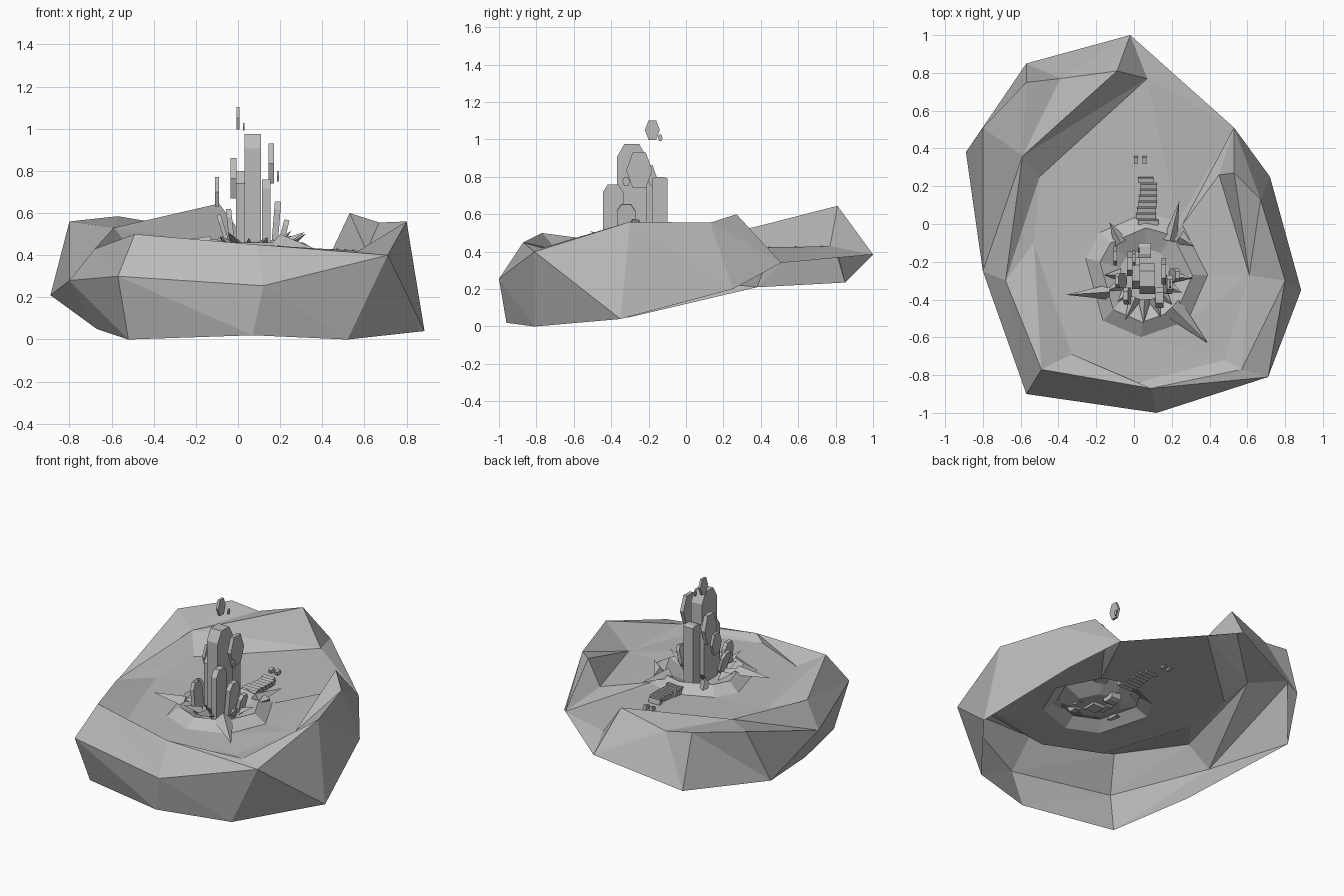
import bpy, bmesh, math, random
from mathutils import Vector, Matrix

random.seed(4)
if "Cube" in bpy.data.objects:
    bpy.data.objects.remove(bpy.data.objects["Cube"], do_unlink=True)

stone = bpy.data.materials.new("grey_stone")
stone.use_nodes = True
GREY = (0.5, 0.5, 0.5, 1)
stone.diffuse_color = GREY
stone.node_tree.nodes["Principled BSDF"].inputs["Base Color"].default_value = GREY


def make(name, bm):
    mesh = bpy.data.meshes.new(name)
    bm.to_mesh(mesh)
    bm.free()
    mesh.materials.append(stone)
    obj = bpy.data.objects.new(name, mesh)
    bpy.context.scene.collection.objects.link(obj)
    return obj


def bridge_rings(name, rings, flipped=()):
    """Join successive rings with triangles; flipped lists (band, side) pairs cut the other way."""
    bm = bmesh.new()
    found = {}

    def vert(p):
        key = tuple(round(c, 4) for c in p)
        if key not in found:
            found[key] = bm.verts.new(key)
        return found[key]

    for band, (low, high) in enumerate(zip(rings, rings[1:])):
        count = len(low)
        for i in range(count):
            j = (i + 1) % count
            a, b, c, d = [vert(p) for p in (low[i], low[j], high[j], high[i])]
            if (band, i) in flipped:
                tris = (a, b, c), (a, c, d)
            else:
                tris = (a, b, d), (b, c, d)
            for tri in tris:
                if len(set(tri)) == 3 and not bm.faces.get(tri):
                    bm.faces.new(tri)
    bmesh.ops.dissolve_limit(bm, angle_limit=.01, verts=bm.verts, edges=bm.edges)
    return make(name, bm)


# Rock shell: open underneath, with a low gap in the rim at the back
gap_left = (-.02, 1, .385)
gap_right = (.53, .51, .34)
gap_floor = (.07, .77, .43)
right_peak = (.8, -.3, .56)
right_foot = (.61, -.27, .42)
back_foot = (-.57, .85, .235)
back_peak = (-.09, .81, .645)
left_ridge = (-.59, .36, .53)
left_floor = (-.5, .25, .42)

bottom = [(-.52, -.81, 0), (.07, -.96, .02), (.52, -.81, 0), (.885, -.35, .04),
          (.72, .25, .2), gap_right, gap_left, gap_left,
          back_foot, back_foot, (-.89, .38, .21), (-.67, -.3, .05)]
outer = [(-.57, -.9, .3), (.12, -1, .255), (.71, -.81, .4), right_peak,
         (.67, .13, .555), gap_right, gap_left, gap_left,
         (-.39, .77, .555), (-.57, .75, .585), (-.8, .51, .56), (-.8, -.25, .28)]
crest = [(-.49, -.77, .5), (.09, -.87, .45), (.57, -.77, .42), right_foot,
         (.53, .27, .6), gap_right, gap_floor, back_peak,
         back_peak, left_ridge, left_ridge, (-.68, -.3, .43)]
floor = [(-.33, -.69, .41), (.02, -.84, .41), (.48, -.72, .4), right_foot,
         (.45, .26, .43), gap_right, gap_floor, gap_floor,
         gap_floor, left_floor, left_floor, (-.53, -.1, .41)]
bridge_rings("rock_shell", [bottom, outer, crest, floor], flipped=((0, 10), (1, 8)))

# Crater floor: a gentle raised lip around a shallow bowl
centre = Vector((.06, -.27, 0))


def crater_ring(radius, z):
    ring = []
    for p in floor:
        d = Vector((p[0], p[1], 0)) - centre
        q = centre + d.normalized() * radius
        ring.append((q.x, q.y, z))
    return ring


bridge_rings("crater_floor", [floor, crater_ring(.33, .41), crater_ring(.25, .46),
                              crater_ring(.14, .41), [(.06, -.27, .41)] * len(floor)])


# Crystals: six-sided outlines in the side plane, extruded sideways
def crystal(name, x, y, z, wide, deep, tall, point=.25, lean=0):
    bm = bmesh.new()
    outline = [(-.25, -.5), (.25, -.5), (.5, -.5 + point), (.5, .5 - point),
               (.25, .5), (-.25, .5), (-.5, .5 - point), (-.5, -.5 + point)]
    face = bm.faces.new([bm.verts.new((-wide / 2, a * deep, b * tall)) for a, b in outline])
    ext = bmesh.ops.extrude_face_region(bm, geom=[face])
    moved = [g for g in ext["geom"] if isinstance(g, bmesh.types.BMVert)]
    bmesh.ops.translate(bm, verts=moved, vec=(wide, 0, 0))
    bmesh.ops.remove_doubles(bm, verts=bm.verts, dist=.0001)
    bmesh.ops.recalc_face_normals(bm, faces=bm.faces)
    bm.transform(Matrix.Translation((x, y, z)) @ Matrix.Rotation(lean, 4, "Y"))
    return make(name, bm)


crystal("main_column", .07, -.29, .685, .08, .16, .58, .12)
crystal("back_column", .055, -.14, .59, .07, .08, .42, .02)
crystal("left_column", .01, -.26, .6, .04, .17, .4, .15)
crystal("front_column", .135, -.39, .58, .04, .11, .36, .12)
crystal("side_column", .18, -.32, .53, .03, .1, .25, .15, .08)
crystal("side_stub", .215, -.27, .5, .025, .07, .14, .2, .25)
crystal("left_stub", -.035, -.38, .52, .025, .09, .2, .2, -.1)
crystal("left_shard", -.07, -.3, .52, .02, .08, .15, .2, -.3)

# Floating crystals
crystal("floating_right", .158, -.25, .835, .025, .14, .19, .5)
crystal("floating_left", -.022, -.21, .765, .028, .13, .19, .5)
crystal("floating_far_left", -.1, -.17, .7, .018, .1, .14, .5)
crystal("floating_chip", .19, -.32, .775, .01, .04, .05, .5)
crystal("floating_top", 0, -.18, 1.05, .016, .08, .105, .5)
crystal("floating_speck", .028, -.138, 1.01, .008, .025, .035, .5)


# Thrown-up spikes around the crater lip: three-sided shards
def spike(name, base, tip, half):
    base, tip = Vector(base), Vector(tip)
    side = (tip - base).cross(Vector((0, 0, 1))).normalized() * half
    up = Vector((0, 0, .05))
    bm = bmesh.new()
    a, b, c, t = [bm.verts.new(p) for p in (base - side, base + side, base + up, tip)]
    for tri in ((a, b, c), (a, t, b), (b, t, c), (c, t, a)):
        bm.faces.new(tri)
    bmesh.ops.recalc_face_normals(bm, faces=bm.faces)
    make(name, bm)


spike("spike_left", (-.13, -.36, .44), (-.36, -.375, .46), .04)
spike("spike_front", (.2, -.44, .45), (.39, -.63, .42), .06)
spike("spike_back", (.19, -.09, .44), (.24, .12, .46), .04)
spike("spike_right", (.24, -.07, .44), (.32, -.12, .5), .04)
spike("spike_back_left", (-.07, -.1, .44), (-.13, .01, .46), .04)
for i in range(9):
    angle = math.radians(180 + 22 * i)
    d = Vector((math.cos(angle), math.sin(angle), 0))
    tip = centre + d * random.uniform(.2, .27) + Vector((0, 0, random.uniform(.47, .52)))
    spike(f"lip_shard_{i}", centre + d * .13 + Vector((0, 0, .42)), tip, .035)


# Trail of half-sunken slabs leading to the back
def slab(name, x, y, wide, deep):
    bm = bmesh.new()
    bmesh.ops.create_cube(bm, size=1)
    bm.transform(Matrix.Translation((x, y, .425)) @ Matrix.Rotation(.2, 4, "X")
                 @ Matrix.Diagonal((wide, deep, .04, 1)))
    make(name, bm)


for i in range(8):
    slab(f"trail_slab_{i}", .07 + random.uniform(-.01, .01), .01 + .032 * i, .11 - .004 * i, .025)
for i, x in enumerate((.01, .055)):
    slab(f"trail_chip_{i}", x, .34, .02, .035)
